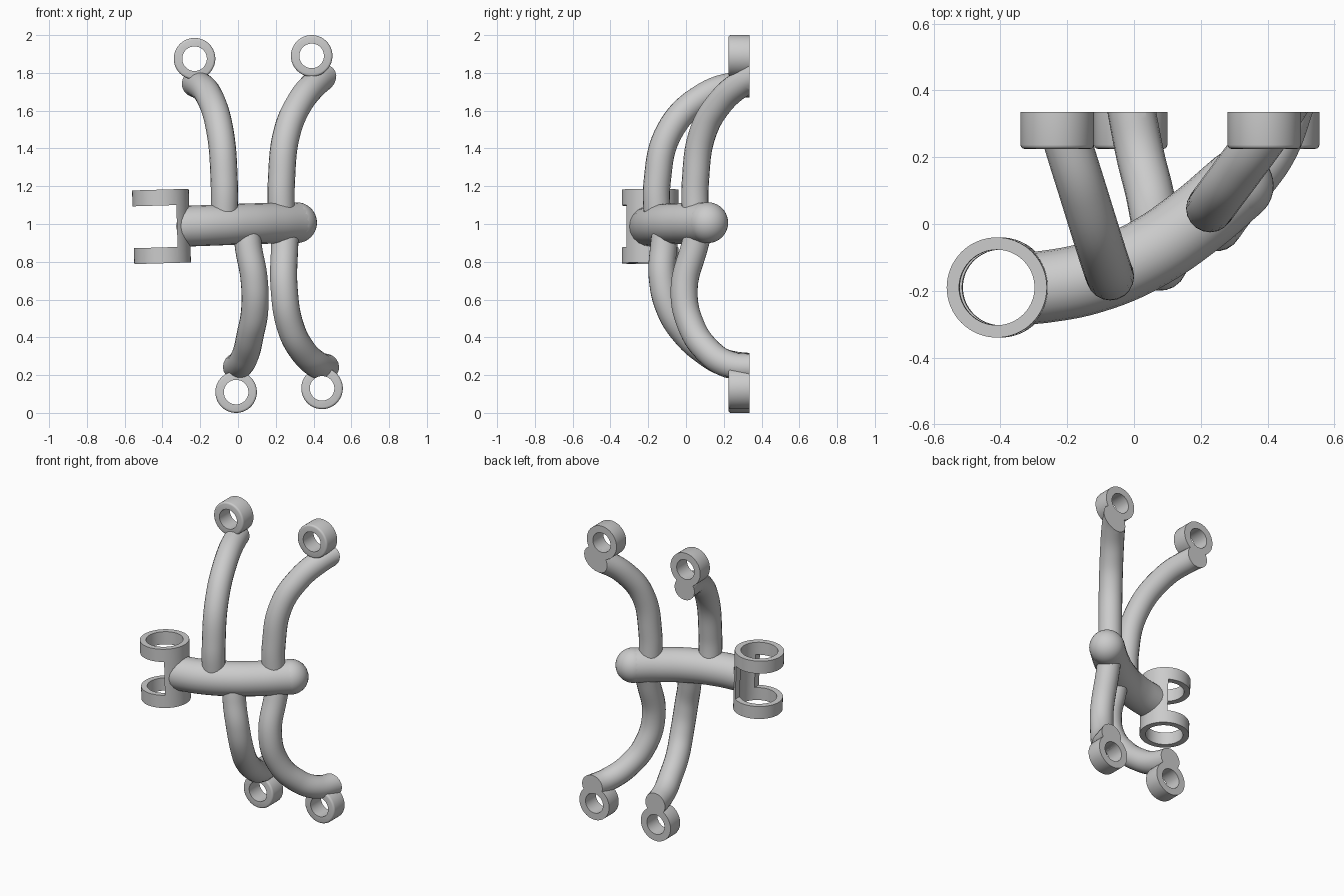
import bpy, bmesh, math
from mathutils import Vector, Matrix

if "Cube" in bpy.data.objects:
    bpy.data.objects.remove(bpy.data.objects["Cube"])

BACK = 0.335          # flat mounting plane
TUBE_R = 0.072


def obj_from_bm(name, bm):
    bmesh.ops.recalc_face_normals(bm, faces=bm.faces)
    me = bpy.data.meshes.new(name)
    bm.to_mesh(me)
    bm.free()
    ob = bpy.data.objects.new(name, me)
    bpy.context.collection.objects.link(ob)
    return ob


def baked(ob):
    bpy.context.view_layer.update()
    dg = bpy.context.evaluated_depsgraph_get()
    return bpy.data.meshes.new_from_object(ob.evaluated_get(dg))


def cylinder(name, r, depth, matrix, bevel=0.0):
    bm = bmesh.new()
    bmesh.ops.create_cone(bm, cap_ends=True, segments=64, radius1=r, radius2=r, depth=depth)
    if bevel:
        rim = [e for e in bm.edges if all(v.co.z > 0 for v in e.verts)]
        bmesh.ops.bevel(bm, geom=rim, offset=bevel, segments=3, profile=0.5, affect='EDGES')
    bm.transform(matrix)
    return obj_from_bm(name, bm)


def box(name, size, matrix):
    bm = bmesh.new()
    bmesh.ops.create_cube(bm, size=1)
    bm.transform(matrix @ Matrix.Diagonal((*size, 1)))
    return obj_from_bm(name, bm)


def cut(ob, cutter, keep=False):
    mod = ob.modifiers.new("cut", 'BOOLEAN')
    mod.operation, mod.solver, mod.object = 'DIFFERENCE', 'EXACT', cutter
    me = baked(ob)
    ob.modifiers.clear()
    ob.data = me
    if not keep:
        bpy.data.objects.remove(cutter)


def tube(name, points, r):
    cu = bpy.data.curves.new(name, 'CURVE')
    cu.dimensions, cu.fill_mode = '3D', 'FULL'
    cu.bevel_depth, cu.bevel_resolution = r, 8
    cu.use_fill_caps, cu.resolution_u = True, 10
    sp = cu.splines.new('BEZIER')
    sp.bezier_points.add(len(points) - 1)
    for bp, p in zip(sp.bezier_points, points):
        bp.co = p
        bp.handle_left_type = bp.handle_right_type = 'AUTO'
    tmp = bpy.data.objects.new(name + "_path", cu)
    bpy.context.collection.objects.link(tmp)
    bm = bmesh.new()
    bm.from_mesh(baked(tmp))
    bpy.data.objects.remove(tmp)
    bmesh.ops.remove_doubles(bm, verts=bm.verts, dist=1e-5)
    return obj_from_bm(name, bm)


# Tilted clamp: a sleeve opened in the middle, leaving two rings and a web
clamp_m = Matrix.Translation((-0.405, -0.19, 0.987)) @ Matrix.Rotation(-0.03, 4, 'Y')
clamp = cylinder("clamp_rings", 0.15, 0.39, clamp_m)
cut(clamp, cylinder("bore", 0.113, 0.6, clamp_m))
cut(clamp, box("window", (0.4, 0.5, 0.222), clamp_m @ Matrix.Translation((-0.118, 0, 0))))

# Curved crossbar with a ball end, shaped to the clamp
bar = tube("crossbar", [(-0.36, -0.195, 0.986), (-0.26, -0.187, 0.989), (-0.12, -0.158, 0.994),
                        (0.03, -0.095, 1.0), (0.18, 0.005, 1.004), (0.31, 0.115, 1.007)], 0.108)
cut(bar, cylinder("saddle", 0.135, 0.6, clamp_m))
bm = bmesh.new()
bmesh.ops.create_uvsphere(bm, u_segments=36, v_segments=20, radius=0.108)
bm.transform(Matrix.Translation((0.31, 0.115, 1.007)))
obj_from_bm("crossbar_end", bm)

# Four bent arms, each with a mounting eye: (eye x, eye z, arm path)
arms = {
    "upper_left": (-0.23, 1.875, [
        (-0.073, -0.15, 1.0), (-0.073, -0.153, 1.22), (-0.095, -0.088, 1.49),
        (-0.15, 0.088, 1.672), (-0.21, 0.284, 1.738), (-0.235, 0.38, 1.742)]),
    "upper_right": (0.39, 1.89, [
        (0.23, 0.05, 1.0), (0.23, 0.05, 1.23), (0.258, 0.088, 1.48),
        (0.325, 0.178, 1.64), (0.41, 0.296, 1.745), (0.47, 0.39, 1.79)]),
    "lower_left": (-0.01, 0.11, [
        (0.045, -0.10, 1.0), (0.055, -0.118, 0.88), (0.085, -0.125, 0.71), (0.088, -0.082, 0.54),
        (0.065, 0.0, 0.415), (0.045, 0.1, 0.325), (0.02, 0.2, 0.268), (-0.015, 0.38, 0.24)]),
    "lower_right": (0.445, 0.13, [
        (0.255, 0.08, 1.0), (0.247, 0.045, 0.88), (0.245, -0.01, 0.65), (0.278, 0.03, 0.455),
        (0.345, 0.12, 0.325), (0.42, 0.23, 0.255), (0.475, 0.38, 0.24)]),
}
for side, (ex, ez, path) in arms.items():
    arm = tube(side + "_arm", path, TUBE_R)
    bm = bmesh.new()
    bm.from_mesh(arm.data)
    res = bmesh.ops.bisect_plane(bm, geom=bm.verts[:] + bm.edges[:] + bm.faces[:],
                                 plane_co=(0, BACK, 0), plane_no=(0, 1, 0), clear_outer=True)
    rim = [g for g in res["geom_cut"] if isinstance(g, bmesh.types.BMEdge)]
    bmesh.ops.edgeloop_fill(bm, edges=rim)
    bmesh.ops.recalc_face_normals(bm, faces=bm.faces)
    bm.to_mesh(arm.data)
    bm.free()
    # Eye axis runs front to back
    m = Matrix.Translation((ex, BACK - 0.055, ez)) @ Matrix.Rotation(math.pi / 2, 4, 'X')
    eye = cylinder(side + "_eye", 0.11, 0.11, m, bevel=0.012)
    bore = cylinder("bore", 0.065, 0.4, m)
    cut(arm, bore, keep=True)
    cut(eye, bore)

# Smooth shading with crisp edges
for ob in bpy.context.collection.objects:
    ob.select_set(True)
    bpy.context.view_layer.objects.active = ob
bpy.ops.object.shade_smooth_by_angle(angle=math.radians(35))
